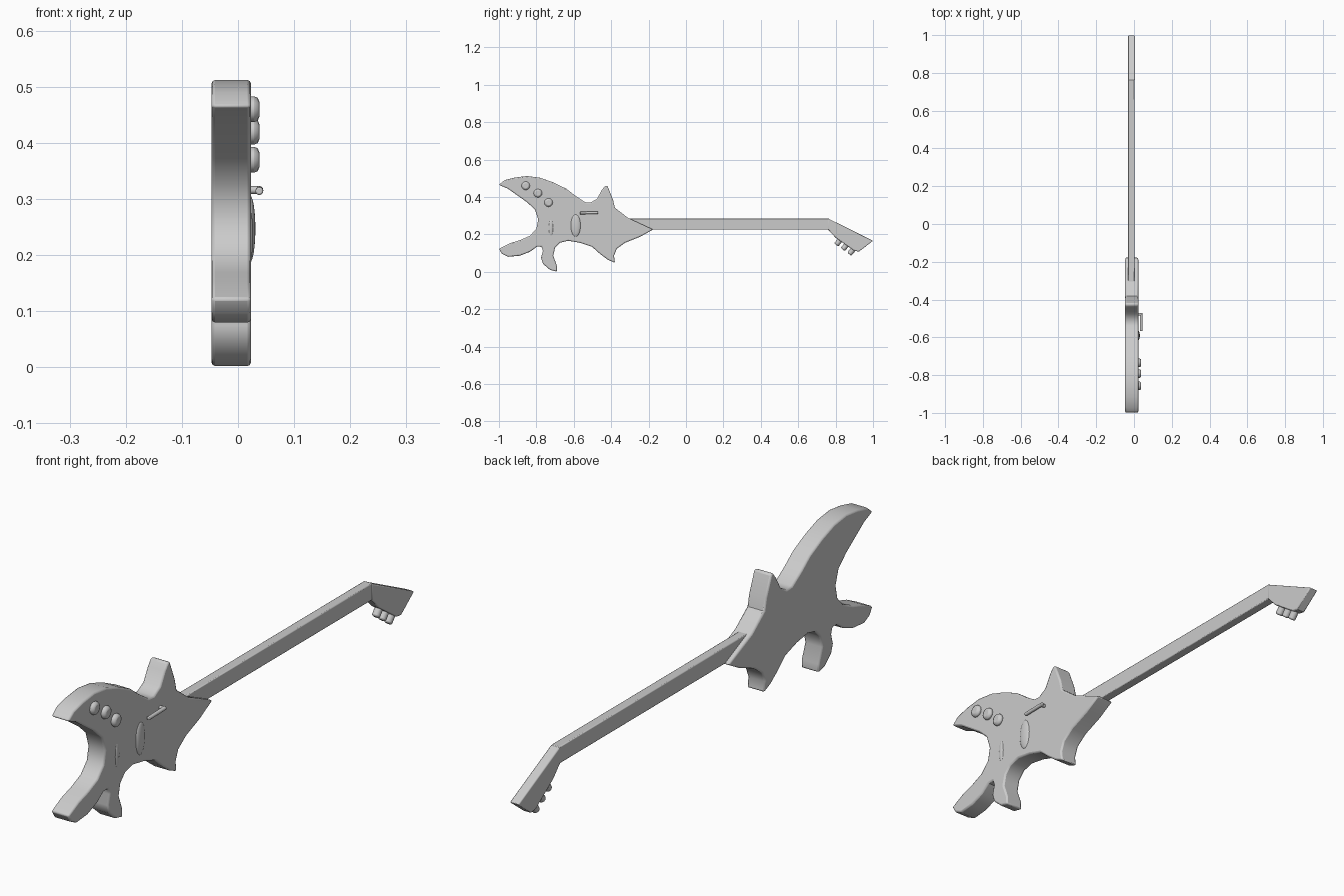
import bpy, bmesh, math
from mathutils import Vector

if "Cube" in bpy.data.objects:
    bpy.data.objects.remove(bpy.data.objects["Cube"])

mat = bpy.data.materials.new("light_grey")
mat.diffuse_color = (0.6, 0.6, 0.6, 1)
mat.use_nodes = True
mat.node_tree.nodes["Principled BSDF"].inputs["Base Color"].default_value = mat.diffuse_color


def finish(bm, name, bevel=0.0, segments=2, angle=35):
    bmesh.ops.recalc_face_normals(bm, faces=bm.faces)
    me = bpy.data.meshes.new(name)
    bm.to_mesh(me)
    bm.free()
    ob = bpy.data.objects.new(name, me)
    bpy.context.collection.objects.link(ob)
    me.materials.append(mat)
    if bevel:
        mod = ob.modifiers.new("rounded_edges", 'BEVEL')
        mod.width, mod.segments = bevel, segments
        mod.limit_method, mod.angle_limit = 'ANGLE', math.radians(50)
    bpy.ops.object.select_all(action='DESELECT')
    ob.select_set(True)
    bpy.context.view_layer.objects.active = ob
    bpy.ops.object.shade_smooth_by_angle(angle=math.radians(angle))
    return ob


def slab(name, outline, x0, x1, bevel):
    """Side profile in (y, z) extruded from x0 to x1."""
    bm = bmesh.new()
    face = bm.faces.new([bm.verts.new((x0, y, z)) for y, z in outline])
    geo = bmesh.ops.extrude_face_region(bm, geom=[face])["geom"]
    bmesh.ops.translate(bm, vec=(x1 - x0, 0, 0),
                        verts=[v for v in geo if isinstance(v, bmesh.types.BMVert)])
    return finish(bm, name, bevel)


def dome(name, centre, radii):
    """Flattened ellipsoid set into the body face."""
    bm = bmesh.new()
    bmesh.ops.create_uvsphere(bm, u_segments=20, v_segments=12, radius=1)
    bmesh.ops.scale(bm, vec=radii, verts=bm.verts)
    bmesh.ops.translate(bm, vec=centre, verts=bm.verts)
    return finish(bm, name, angle=60)


def rod(name, a, b, r):
    """Round bar between two points."""
    a, b = Vector(a), Vector(b)
    bm = bmesh.new()
    bmesh.ops.create_cone(bm, cap_ends=True, segments=12, radius1=r, radius2=r,
                          depth=(b - a).length)
    bmesh.ops.rotate(bm, matrix=(b - a).to_track_quat('Z', 'Y').to_matrix(), verts=bm.verts)
    bmesh.ops.translate(bm, vec=(a + b) / 2, verts=bm.verts)
    return finish(bm, name, r * 0.4)


# Horned body
body = [
    # upper horn, top waist and spike
    (-1.0, .465), (-.97, .49), (-.915, .504), (-.85, .512), (-.78, .503), (-.71, .478),
    (-.64, .444), (-.594, .408), (-.54, .372), (-.51, .37), (-.476, .39), (-.45, .437),
    (-.432, .46), (-.42, .46), (-.39, .385), (-.38, .342), (-.31, .288),
    # point under the neck and lower spike
    (-.176, .226), (-.246, .187), (-.326, .155), (-.37, .123), (-.385, .086), (-.38, .048),
    (-.417, .064), (-.46, .096), (-.503, .134), (-.567, .155), (-.63, .166),
    # hooked lower prong
    (-.674, .155), (-.70, .128), (-.71, .086), (-.69, .032), (-.69, .001), (-.727, .01),
    (-.765, .043), (-.775, .075), (-.765, .112), (-.772, .134), (-.797, .134),
    # rear prong and inner curve of the horn
    (-.834, .107), (-.888, .086), (-.952, .08), (-.984, .096), (-1.0, .123), (-.94, .153),
    (-.888, .169), (-.834, .193), (-.80, .23), (-.79, .278), (-.807, .332), (-.85, .372),
    (-.904, .41), (-.952, .444)]
slab("body", body, -.047, .023, .008)

# Neck and headstock
slab("neck", [(-.33, .225), (-.33, .285), (.765, .285), (.765, .225)], -.031, .003, .003)
slab("headstock", [(.76, .285), (1.0, .166), (.925, .108), (.90, .112), (.80, .182), (.76, .225)],
     -.031, .005, .004)

# Tuning pegs along the lower edge of the headstock
for i, (y, z) in enumerate([(.825, .17), (.86, .145), (.895, .12)]):
    rod(f"tuning_peg_{i + 1}", (-.013, y + .01, z + .013), (-.013, y - .022, z - .026), .014)

# Control knobs
for i, (y, z) in enumerate([(-.857, .46), (-.792, .42), (-.735, .37)]):
    rod(f"knob_{i + 1}", (.015, y, z), (.038, y, z), .023)

# Lever with its post
rod("lever", (.038, -.567, .314), (.038, -.47, .316), .007)
rod("lever_post", (.015, -.478, .316), (.042, -.478, .316), .007)

# Pickup and bridge
dome("pickup", (.021, -.59, .247), (.01, .027, .06))
dome("bridge", (.021, -.722, .235), (.006, .012, .045))
